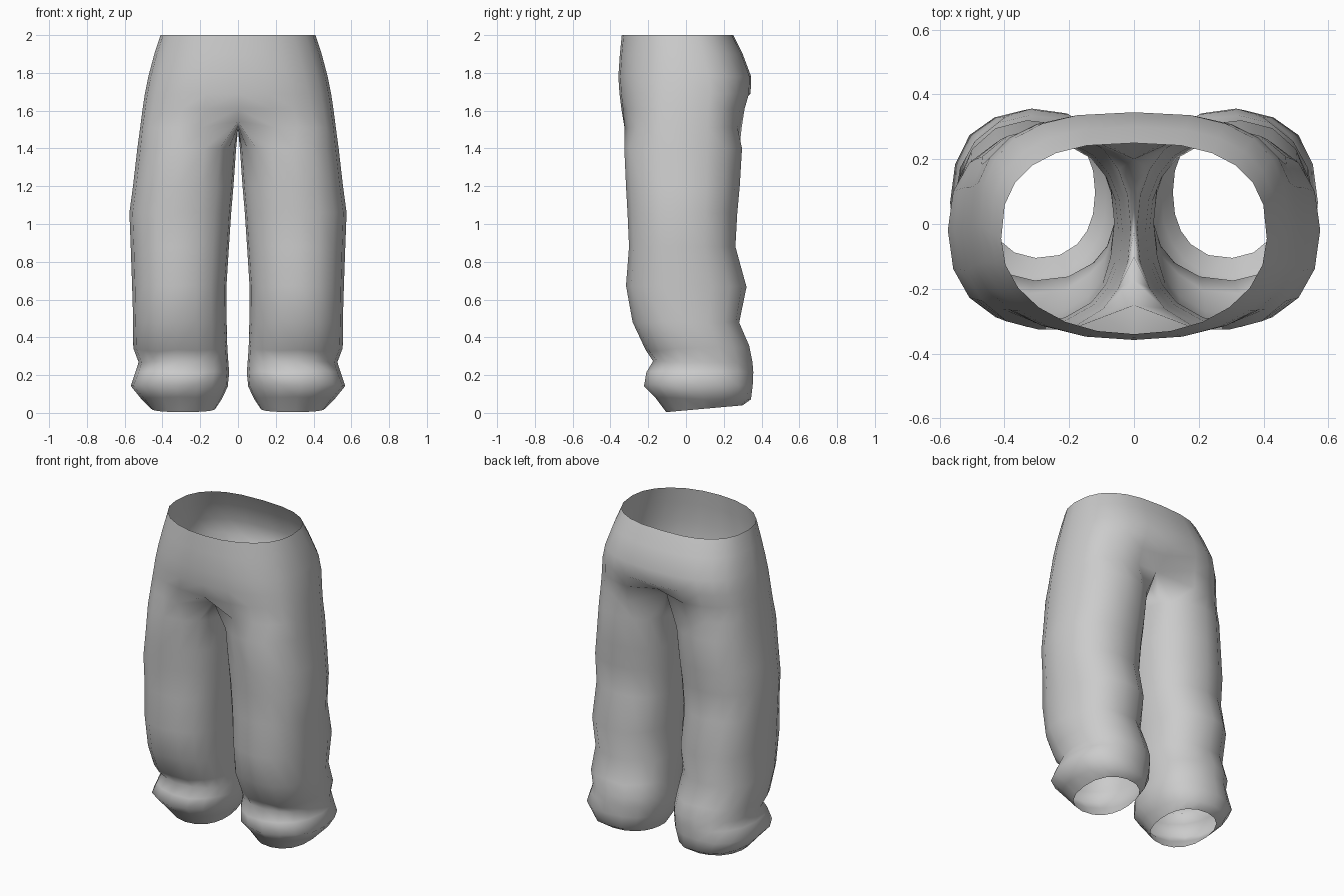
import bpy, bmesh, math, random

if "Cube" in bpy.data.objects:
    bpy.data.objects.remove(bpy.data.objects["Cube"])

random.seed(4)
ARC = 13      # points on the outside of a half, front seam to back seam
INNER = 5     # extra points closing a leg on the inside

cloth = bpy.data.materials.new("grey cloth")
cloth.diffuse_color = (0.6, 0.6, 0.6, 1)
cloth.use_nodes = True
cloth.node_tree.nodes["Principled BSDF"].inputs["Base Color"].default_value = cloth.diffuse_color


def rounded(a, n):
    """Unit superellipse point at angle a."""
    c, s = math.cos(a), math.sin(a)
    return (math.copysign(abs(c) ** (2 / n), c), math.copysign(abs(s) ** (2 / n), s))


def hip_ring(z, rx, front, back, n_front, n_back):
    """Half ring from the front seam round the hip to the back seam."""
    cy, ry = (front + back) / 2, (back - front) / 2
    pts = []
    for i in range(ARC):
        a = math.radians(-90 + 180 * i / (ARC - 1))
        c, s = rounded(a, n_front if i < ARC // 2 else n_back)
        pts.append([0 if i in (0, ARC - 1) else rx * c, cy + ry * s, z])
    return pts


def leg_ring(z, x_in, x_out, front, back, tilt, crumple):
    """Closed ring; tilt raises the back and lowers the front."""
    cx, rx = (x_in + x_out) / 2, (x_out - x_in) / 2
    cy, ry = (front + back) / 2, (back - front) / 2
    angles = [-130 + 260 * i / (ARC - 1) for i in range(ARC)]
    angles += [130 + 100 * (i + 1) / (INNER + 1) for i in range(INNER)]
    pts = []
    for d in angles:
        c, s = rounded(math.radians(d), 2.25)
        k = 1 + random.uniform(-crumple, crumple)
        pts.append([cx + rx * c * k, cy + ry * s * k,
                    z + tilt * s + random.uniform(-crumple, crumple) * 0.5])
    return pts


# Waist and seat: z, half width, front y, back y, front and back squareness
hips = [hip_ring(*r) for r in (
    (2.00, 0.41, -0.34, 0.25, 2.1, 2.6),
    (1.90, 0.443, -0.35, 0.30, 2.2, 2.6),
    (1.78, 0.475, -0.358, 0.345, 2.35, 2.7),
    (1.69, 0.493, -0.352, 0.342, 2.5, 2.8),
    (1.61, 0.505, -0.342, 0.318, 2.6, 2.9))]
hips[-1][-1] = [0, 0.295, 1.645]

# Crotch ring: seam ends pulled in, then a saddle between the legs
crotch = hip_ring(1.51, 0.518, -0.333, 0.302, 2.8, 3.0)
crotch[0] = [0, -0.25, 1.545]
crotch[-1] = [0, 0.20, 1.58]
for i in range(INNER):
    t = (i + 1) / (INNER + 1)
    crotch.append([0, 0.20 - 0.45 * t, 1.58 - 0.035 * t - 0.06 * math.sin(math.pi * t)])

# Legs and gathered cuffs: z, inner x, outer x, front y, back y, tilt, crumple
legs = [leg_ring(*r) for r in (
    (1.40, 0.010, 0.533, -0.327, 0.297, 0, 0),
    (1.20, 0.024, 0.556, -0.318, 0.285, 0, 0),
    (1.06, 0.036, 0.575, -0.31, 0.272, 0, 0),
    (0.88, 0.048, 0.568, -0.302, 0.262, 0, 0),
    (0.67, 0.062, 0.56, -0.316, 0.32, 0, 0.008),
    (0.48, 0.062, 0.555, -0.28, 0.285, 0, 0.015),
    (0.34, 0.055, 0.555, -0.215, 0.335, 0.01, 0.012),
    (0.27, 0.050, 0.525, -0.175, 0.35, 0.0, 0.01),
    (0.215, 0.048, 0.542, -0.21, 0.355, 0.0, 0.008),
    (0.145, 0.052, 0.57, -0.222, 0.355, 0.0, 0.01),
    (0.075, 0.085, 0.51, -0.165, 0.345, -0.005, 0.01),
    (0.022, 0.12, 0.46, -0.105, 0.30, 0.018, 0))]

# Skin the rings of one half
bm = bmesh.new()
half = [[bm.verts.new(p) for p in ring] for ring in hips + [crotch] + legs]
for n, (up, low) in enumerate(zip(half, half[1:])):
    closed = n >= len(hips)
    count = len(low) if closed else ARC - 1
    for i in range(count):
        j = (i + 1) % len(low) if closed else i + 1
        bm.faces.new((up[i], low[i], low[j], up[j]))
mesh = bpy.data.meshes.new("trousers")
bm.to_mesh(mesh)
bm.free()
mesh.materials.append(cloth)

trousers = bpy.data.objects.new("trousers", mesh)
bpy.context.collection.objects.link(trousers)
bpy.context.view_layer.objects.active = trousers
trousers.select_set(True)
bpy.ops.object.shade_smooth_by_angle(angle=math.radians(80))

# Other half
mirror = trousers.modifiers.new("other_half", 'MIRROR')
mirror.use_clip = True
mirror.merge_threshold = 0.001
